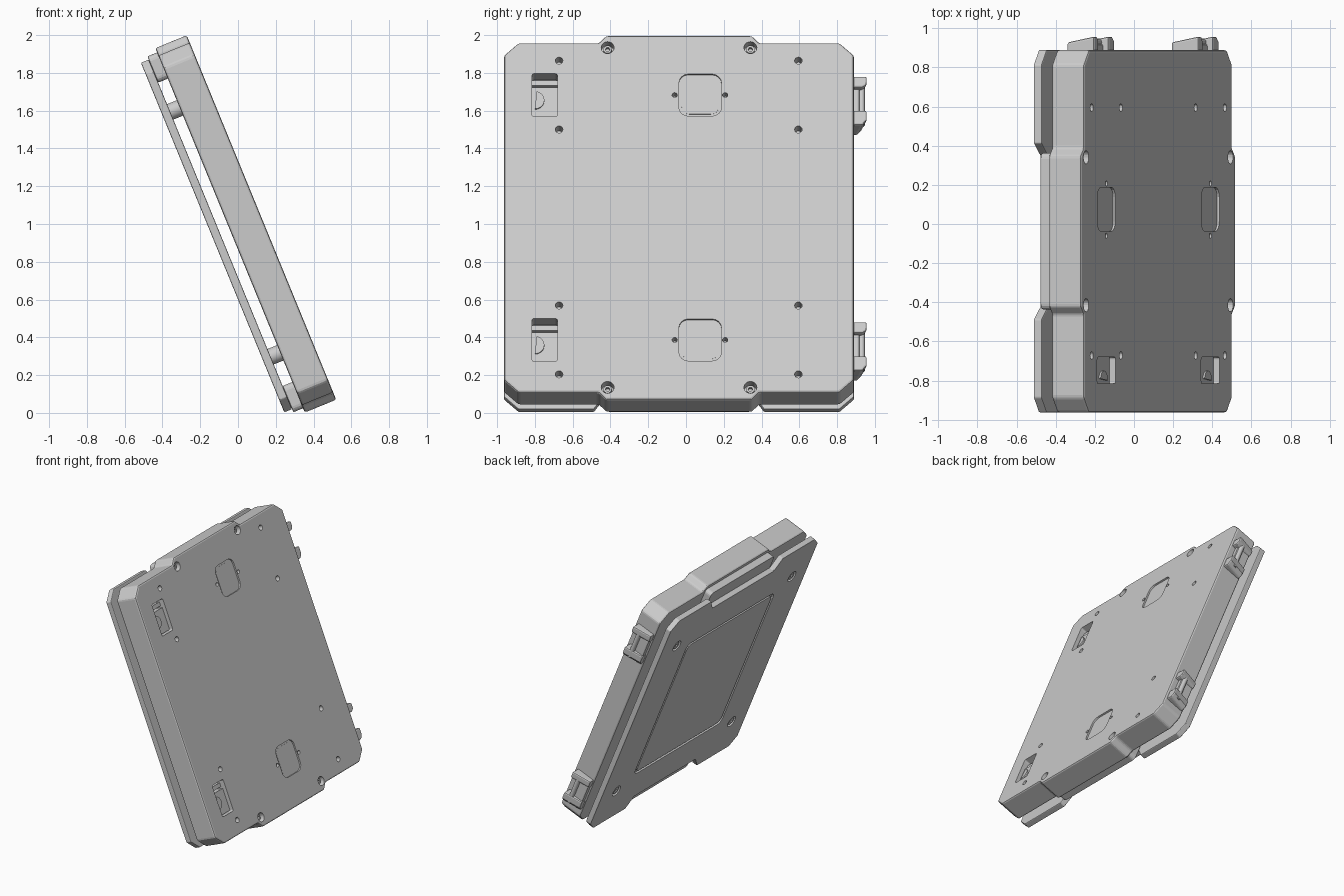
import bpy, bmesh
from math import sin, cos, pi, radians
from mathutils import Matrix, Vector

if "Cube" in bpy.data.objects:
    bpy.data.objects.remove(bpy.data.objects["Cube"])

# Tilted frame: local x runs across, local y up the slope, local z out of the face
t = radians(22.3)
FRAME = Matrix(((0, -sin(t), cos(t), 0.52), (1, 0, 0, 0),
                (0, cos(t), sin(t), 0.07), (0, 0, 0, 1)))
CX, CY = -0.037, 1.0425          # centre of the slab in the tilted frame
BACK, GAP, REAR = -0.18, -0.235, -0.28

grey = bpy.data.materials.new("plain grey")
grey.use_nodes = True
grey.diffuse_color = (0.6, 0.6, 0.6, 1)
grey.node_tree.nodes["Principled BSDF"].inputs["Base Color"].default_value = grey.diffuse_color


def rect(x, y, w, h, r=0.0):
    """Rounded rectangle about a centre."""
    if not r:
        return [(x - w/2, y - h/2), (x + w/2, y - h/2), (x + w/2, y + h/2), (x - w/2, y + h/2)]
    pts = []
    for q, (sx, sy) in enumerate(((1, 1), (-1, 1), (-1, -1), (1, -1))):
        for k in range(5):
            a = (q + k/4) * pi/2
            pts.append((x + sx*(w/2 - r) + r*cos(a), y + sy*(h/2 - r) + r*sin(a)))
    return pts


def disc(x, y, r, a0=0.0, turn=2*pi, n=20):
    return [(x + r*cos(a0 + turn*k/n), y + r*sin(a0 + turn*k/n)) for k in range(n)]


def mirrored(quarter):
    """Full outline from one quarter, listed from the long axis outwards."""
    half = quarter + [(x, -y) for x, y in reversed(quarter)]
    return [(CX + x, CY + y) for x, y in half] + [(CX - x, CY + y) for x, y in reversed(half)]


def part(name, shapes, bevel=0.0, smooth=False):
    """One object made of prisms, each given as (outline, low, high)."""
    bm = bmesh.new()
    for pts, lo, hi in shapes:
        base = bm.faces.new([bm.verts.new((x, y, lo)) for x, y in pts])
        ext = bmesh.ops.extrude_face_region(bm, geom=[base])["geom"]
        bmesh.ops.translate(bm, vec=Vector((0, 0, hi - lo)),
                            verts=[v for v in ext if isinstance(v, bmesh.types.BMVert)])
    bmesh.ops.recalc_face_normals(bm, faces=bm.faces[:])
    me = bpy.data.meshes.new(name)
    bm.to_mesh(me)
    bm.free()
    me.materials.append(grey)
    ob = bpy.data.objects.new(name, me)
    bpy.context.collection.objects.link(ob)
    ob.matrix_world = FRAME
    if bevel:
        m = ob.modifiers.new("Bevel", 'BEVEL')
        m.width, m.segments, m.limit_method, m.angle_limit = bevel, 2, 'ANGLE', radians(40)
    if smooth:
        bpy.ops.object.select_all(action='DESELECT')
        ob.select_set(True)
        bpy.context.view_layer.objects.active = ob
        bpy.ops.object.shade_smooth_by_angle(angle=radians(30))
    return ob


def carve(ob, shapes):
    """Cut prisms out of an object and keep the result as plain mesh."""
    cutter = part("cutter", shapes)
    cutter.hide_render = True
    m = ob.modifiers.new("Cut", 'BOOLEAN')
    m.object, m.operation, m.solver = cutter, 'DIFFERENCE', 'EXACT'
    bpy.context.view_layer.update()
    dg = bpy.context.evaluated_depsgraph_get()
    me = bpy.data.meshes.new_from_object(ob.evaluated_get(dg))
    ob.modifiers.clear()
    ob.data = me
    bpy.data.objects.remove(cutter)


# Main slab with cut corners and a wide tongue at each end
slab = part("main_slab", mirrored([(0.385, 1.0425), (0.425, 1.0), (0.85, 1.0), (0.926, 0.93)])
            and [(mirrored([(0.385, 1.0425), (0.425, 1.0), (0.85, 1.0), (0.926, 0.93)]), BACK, 0)],
            bevel=0.012)

ENDS = (0.342, 1.743)            # slope position of each row of openings
cuts = []
for y in ENDS:
    cuts.append((rect(0.075, y, 0.225, 0.24, 0.05), -0.012, 0.1))       # window rim
    cuts.append((rect(0.075, y, 0.195, 0.21, 0.04), -0.11, -0.011))     # window pocket
    cuts.append((rect(-0.748, y, 0.135, 0.245, 0.012), -0.09, 0.1))     # latch pocket
    for x in (-0.06, 0.207):
        cuts.append((disc(x, y, 0.014, n=12), -0.05, 0.1))
    for x in (-0.672, 0.595):
        for dy in (-0.197, 0.197):
            cuts.append((disc(x, y + dy, 0.02, n=16), -0.07, 0.1))
BOLTS = [(CX + sx*0.378, CY + sy*0.972) for sx in (-1, 1) for sy in (-1, 1)]
cuts += [(disc(x, y, 0.034), -0.06, 0.1) for x, y in BOLTS]
carve(slab, cuts)

# Bolt heads sunk in the tongues
bolts = part("bolt_heads", [(disc(x, y, 0.022), -0.08, -0.025) for x, y in BOLTS])
carve(bolts, [(disc(x, y, 0.012, n=6), -0.045, 0.0) for x, y in BOLTS])

# Latches inside the side pockets
for name, y in zip(("lower_latch", "upper_latch"), ENDS):
    part(name, [(rect(-0.748, y - 0.03, 0.135, 0.17), -0.1, -0.03),
                (disc(-0.8, y - 0.02, 0.05, -pi/2, pi, 16), -0.04, -0.02),
                (rect(-0.748, y + 0.085, 0.135, 0.03), -0.1, -0.04)])

# Narrow lips under the tongues
for name, s in (("lower_lip", -1), ("upper_lip", 1)):
    part(name, [(rect(CX, CY + s*0.943, 0.8, 0.15, 0.03), GAP, BACK + 0.01)], bevel=0.006)

# Rear plate, notched at the tongues, with a grooved panel and screw recesses
POSTS = [(x, y) for x in (-0.76, 0.686) for y in ENDS]
plate = part("rear_plate", [(mirrored([(0.385, 0.91), (0.45, 1.0), (0.85, 1.0), (0.926, 0.93)]),
                             REAR, GAP)], bevel=0.006)
carve(plate, [(rect(CX, CY, 1.1, 1.26, 0.05), REAR - 0.1, REAR + 0.014)]
      + [(disc(x, y, 0.045), REAR - 0.1, REAR + 0.018) for x, y in POSTS])
part("rear_panel", [(rect(CX, CY, 1.06, 1.22, 0.04), REAR, REAR + 0.02)], bevel=0.004)

# Spacer posts and the screws that hold them
part("spacer_posts", [(disc(x, y, 0.044, n=24), GAP - 0.005, BACK + 0.005) for x, y in POSTS], smooth=True)
screws = part("plate_screws", [(disc(x, y, 0.03), REAR + 0.004, REAR + 0.03) for x, y in POSTS])
carve(screws, [(disc(x, y, 0.014, n=6), REAR - 0.05, REAR + 0.016) for x, y in POSTS])

# Hinge brackets on the side: two tapered lugs, a bridge and a pin
EDGE = CX + 0.926
for name, y in zip(("lower_hinge", "upper_hinge"), (0.315, 1.72)):
    lugs = []
    for low, high, cut in ((y - 0.14, y - 0.055, 0.03), (y + 0.075, y + 0.14, 0.015)):
        lugs.append(([(EDGE - 0.03, low), (EDGE + 0.045, low), (EDGE + 0.069, low + cut),
                      (EDGE + 0.069, high), (EDGE - 0.03, high)], -0.17, -0.02))
    lugs.append((rect(EDGE, y + 0.01, 0.06, 0.15), -0.165, -0.05))
    hinge = part(name, lugs, bevel=0.01)
    for v in hinge.data.vertices:          # taper towards the rear
        if v.co.z < -0.1 and v.co.x > EDGE + 0.04:
            v.co.x -= 0.03
    pin = part(name + "_pin", [(disc(0, 0, 0.018, n=16), -0.12, 0.12)], smooth=True)
    pin.matrix_world = (FRAME @ Matrix.Translation((EDGE + 0.04, y, -0.075))
                        @ Matrix.Rotation(pi/2, 4, 'X'))
